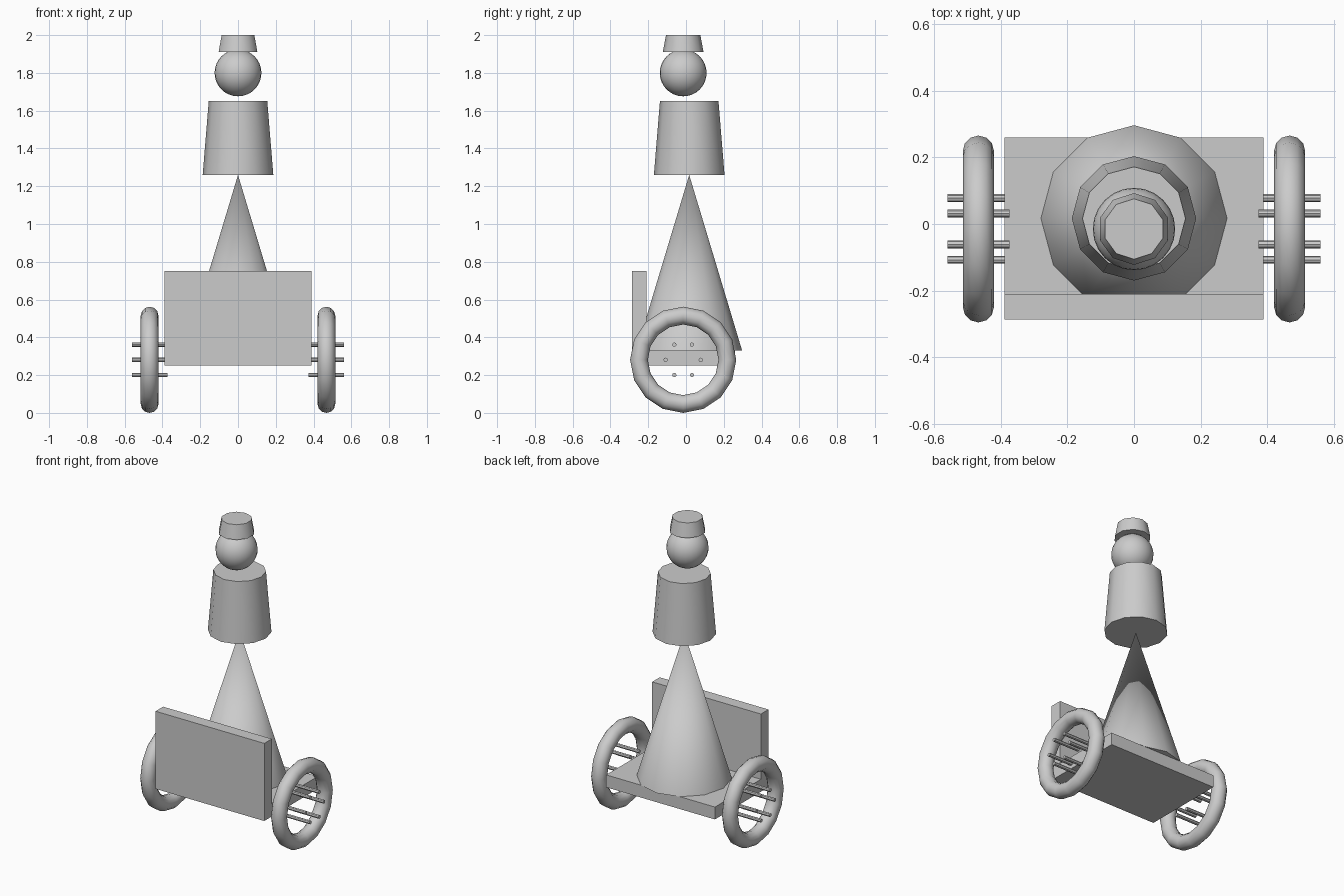
import bpy
from math import radians, sin, cos, pi

if "Cube" in bpy.data.objects:
    bpy.data.objects.remove(bpy.data.objects["Cube"])

WHEEL_Y, WHEEL_Z, WHEEL_X = -0.015, 0.281, 0.468
BODY_Y = 0.017


def finish(name, smooth=True):
    ob = bpy.context.object
    ob.name = name
    bpy.ops.object.transform_apply(location=False, rotation=True, scale=True)
    if smooth:
        bpy.ops.object.shade_smooth_by_angle(angle=radians(40))
    return ob


def box(name, x, y, z):
    centre = [(a + b) / 2 for a, b in (x, y, z)]
    bpy.ops.mesh.primitive_cube_add(size=1, location=centre)
    bpy.context.object.scale = [b - a for a, b in (x, y, z)]
    return finish(name, smooth=False)


def taper(name, sides, r1, r2, z1, z2, y):
    bpy.ops.mesh.primitive_cone_add(vertices=sides, radius1=r1, radius2=r2,
                                    depth=z2 - z1, location=(0, y, (z1 + z2) / 2))
    return finish(name)


# Cart: floor and upright front board
box("cart_floor", (-0.389, 0.389), (-0.21, 0.26), (0.25, 0.33))
box("front_board", (-0.389, 0.389), (-0.287, -0.21), (0.25, 0.752))

# Figure: cone skirt, tapered torso, ball head, hat
taper("skirt", 12, 0.28, 0, 0.33, 1.26, BODY_Y)
taper("torso", 12, 0.187, 0.155, 1.26, 1.65, BODY_Y)
bpy.ops.mesh.primitive_uv_sphere_add(segments=24, ring_count=16, radius=0.124,
                                     location=(0, WHEEL_Y, 1.80))
finish("head")
taper("hat", 10, 0.108, 0.091, 1.91, 2.0, WHEEL_Y)

# Wheels: a ring and six pegs parallel to the axle on each side
for side, label in ((-1, "left"), (1, "right")):
    bpy.ops.mesh.primitive_torus_add(major_segments=16, minor_segments=12,
                                     major_radius=0.234, minor_radius=0.047,
                                     location=(side * WHEEL_X, WHEEL_Y, WHEEL_Z),
                                     rotation=(0, pi / 2, 0))
    finish(f"{label}_wheel")
    for i in range(6):
        a = i * pi / 3
        bpy.ops.mesh.primitive_cylinder_add(
            vertices=8, radius=0.0115, depth=0.187,
            location=(side * WHEEL_X, WHEEL_Y + 0.093 * cos(a), WHEEL_Z + 0.093 * sin(a)),
            rotation=(0, pi / 2, 0))
        finish(f"{label}_wheel_peg_{i + 1}", smooth=False)
